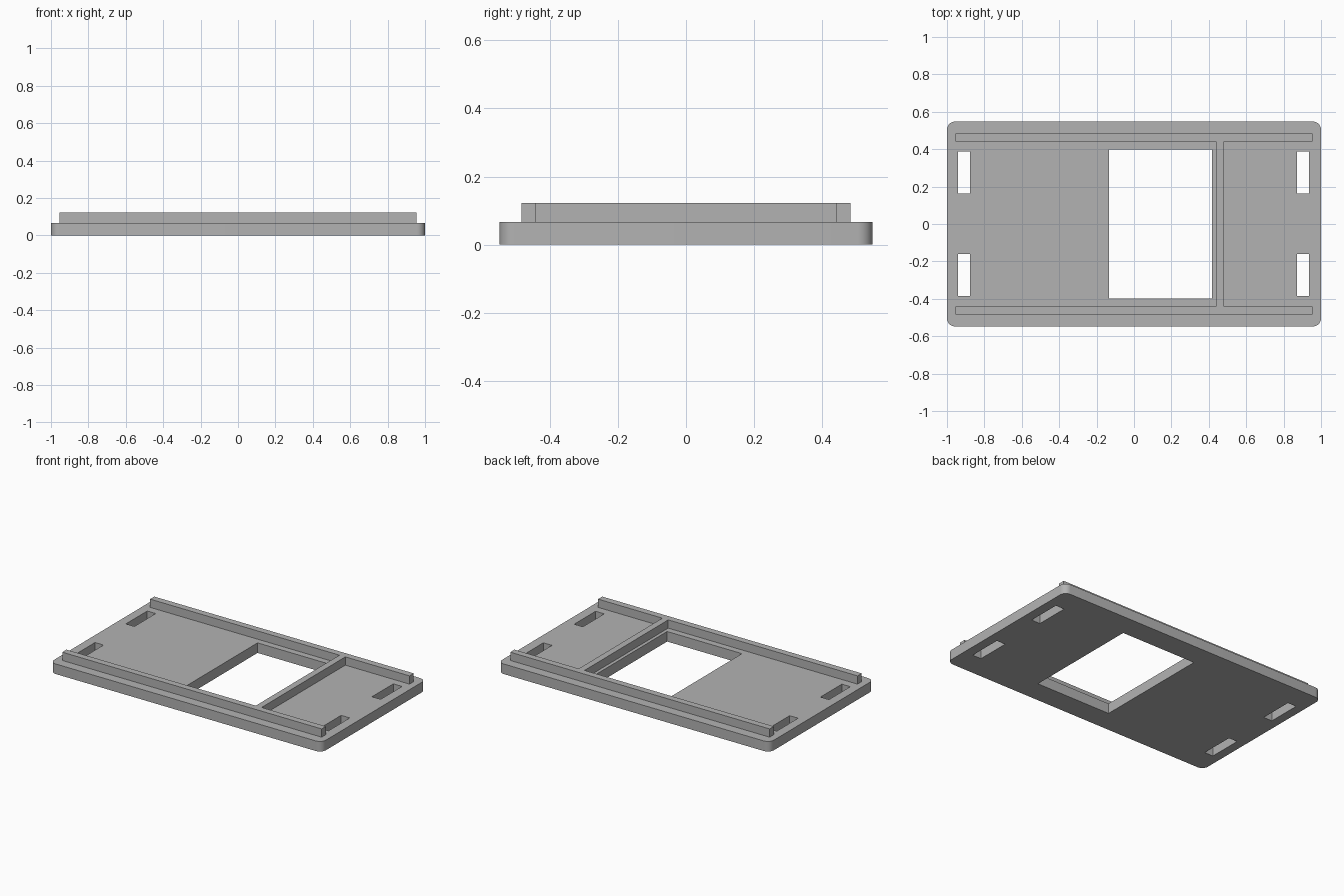
import bpy
import bmesh

default = bpy.data.objects.get("Cube")
if default:
    bpy.data.objects.remove(default, do_unlink=True)

PLATE_TOP, RAIL_TOP = 0.067, 0.122

grey = bpy.data.materials.new("matte grey")
grey.use_nodes = True
colour = (0.45, 0.45, 0.45, 1)
grey.diffuse_color = colour
grey.node_tree.nodes["Principled BSDF"].inputs["Base Color"].default_value = colour


def slab(name, outline, z0, z1):
    """Extrude a flat outline between two heights."""
    bm = bmesh.new()
    face = bm.faces.new([bm.verts.new((x, y, z0)) for x, y in outline])
    top = bmesh.ops.extrude_face_region(bm, geom=[face])["geom"]
    bmesh.ops.translate(bm, vec=(0, 0, z1 - z0),
                        verts=[v for v in top if isinstance(v, bmesh.types.BMVert)])
    bmesh.ops.recalc_face_normals(bm, faces=bm.faces)
    mesh = bpy.data.meshes.new(name)
    bm.to_mesh(mesh)
    bm.free()
    mesh.materials.append(grey)
    obj = bpy.data.objects.new(name, mesh)
    bpy.context.collection.objects.link(obj)
    return obj


def rectangle(x0, x1, y0, y1):
    return [(x0, y0), (x1, y0), (x1, y1), (x0, y1)]


def select_only(obj):
    bpy.ops.object.select_all(action='DESELECT')
    obj.select_set(True)
    bpy.context.view_layer.objects.active = obj


def apply_modifier(obj, modifier):
    select_only(obj)
    bpy.ops.object.modifier_apply(modifier=modifier.name)


# Base plate with rounded vertical corners
plate = slab("base_plate", rectangle(-1, 1, -0.548, 0.548), 0, PLATE_TOP)
bm = bmesh.new()
bm.from_mesh(plate.data)
corners = [e for e in bm.edges if abs(e.verts[0].co.z - e.verts[1].co.z) > 0.01]
bmesh.ops.bevel(bm, geom=corners, offset=0.044, segments=8, profile=0.5, affect='EDGES')
bm.to_mesh(plate.data)
bm.free()

# Window and the four strap slots, cut right through
openings = [(-0.134, 0.417, -0.397, 0.397)]
for x0, x1 in ((-0.94, -0.877), (0.872, 0.936)):
    openings += [(x0, x1, 0.163, 0.388), (x0, x1, -0.386, -0.161)]
for opening in openings:
    cutter = slab("opening_cutter", rectangle(*opening), -0.1, 0.2)
    cutter.hide_render = True
    cut = plate.modifiers.new("opening", 'BOOLEAN')
    cut.operation, cut.solver, cut.object = 'DIFFERENCE', 'EXACT', cutter
    apply_modifier(plate, cut)
    bpy.data.objects.remove(cutter, do_unlink=True)
select_only(plate)
bpy.ops.object.shade_smooth_by_angle()

# Two long rails joined by the crossbar, as one H-shaped piece
END, OUTER, INNER = 0.955, 0.484, 0.44
BAR0, BAR1 = 0.439, 0.482
back_half = [(BAR1, INNER), (END, INNER), (END, OUTER),
             (-END, OUTER), (-END, INNER), (BAR0, INNER)]
front_half = [(x, -y) for x, y in reversed(back_half)]
slab("rails_and_crossbar", back_half + front_half, PLATE_TOP, RAIL_TOP)
